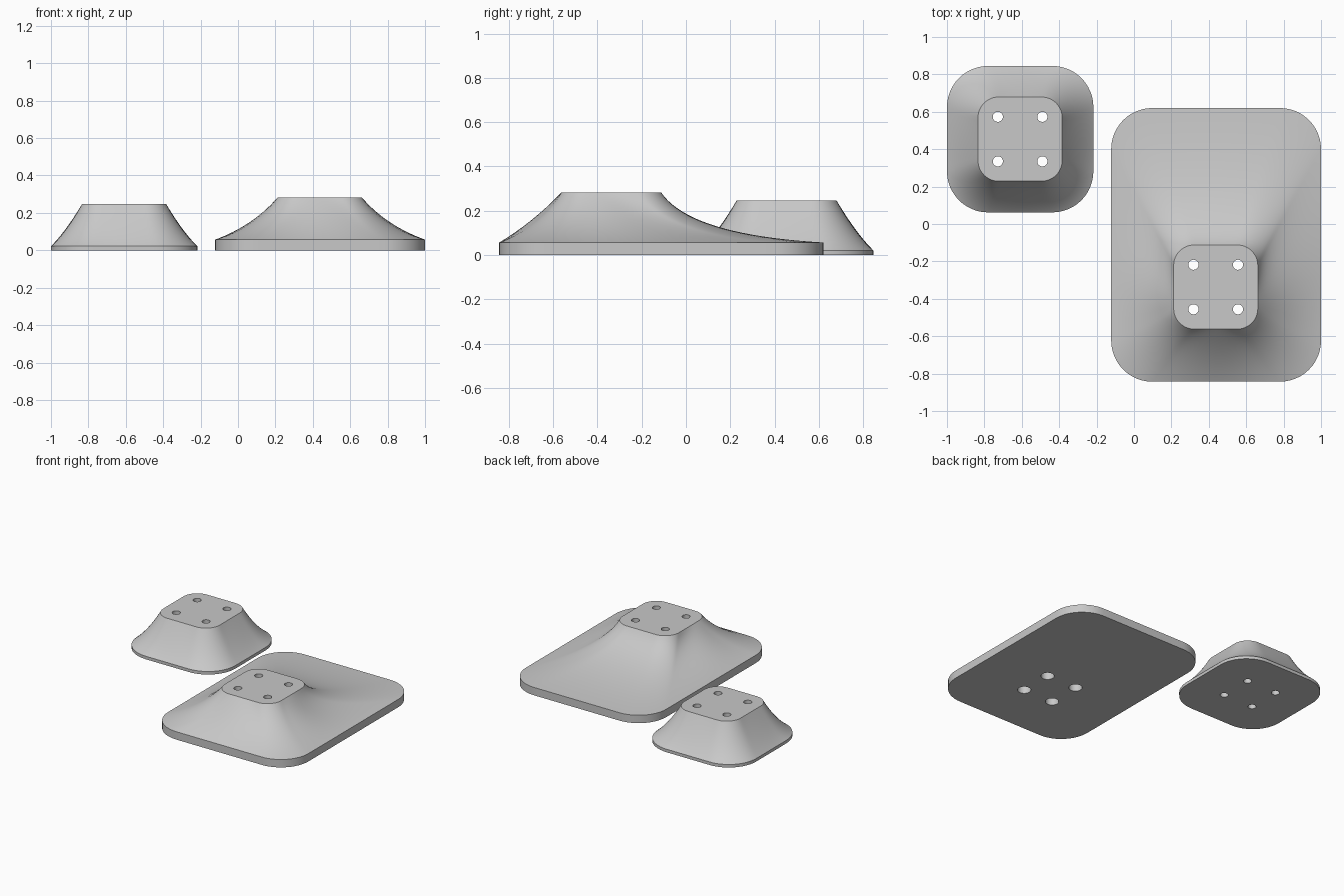
import bpy, bmesh, math
from mathutils import Vector

if "Cube" in bpy.data.objects:
    bpy.data.objects.remove(bpy.data.objects["Cube"])

grey = bpy.data.materials.new("plain grey")
grey.diffuse_color = (0.58, 0.58, 0.58, 1)
grey.use_nodes = True
grey.node_tree.nodes["Principled BSDF"].inputs["Base Color"].default_value = grey.diffuse_color
SEG = 12      # steps per corner arc and per straight edge
ROWS = 20     # steps up the flared wall
TOP_HALF, TOP_RADIUS = 0.225, 0.11
HOLE_OFFSET, HOLE_RADIUS = 0.119, 0.027


def rounded_rect(x0, x1, y0, y1, r):
    """Outline with matching point order: each corner arc, then the next edge."""
    corners = [(x1 - r, y1 - r), (x0 + r, y1 - r), (x0 + r, y0 + r), (x1 - r, y0 + r)]
    pts = []
    for i, (cx, cy) in enumerate(corners):
        for s in range(SEG + 1):
            a = math.pi / 2 * (i + s / SEG)
            pts.append(Vector((cx + r * math.cos(a), cy + r * math.sin(a))))
        a = math.pi / 2 * (i + 1)
        nx, ny = corners[(i + 1) % 4]
        end = Vector((nx + r * math.cos(a), ny + r * math.sin(a)))
        start = pts[-1]
        pts += [start.lerp(end, s / SEG) for s in range(1, SEG)]
    return pts


def bore(obj, cx, cy, radius, z0, z1):
    """Cut four round holes in a square pattern."""
    bm = bmesh.new()
    for sx in (-1, 1):
        for sy in (-1, 1):
            new = bmesh.ops.create_cone(bm, cap_ends=True, segments=32, radius1=radius,
                                        radius2=radius, depth=z1 - z0)["verts"]
            bmesh.ops.translate(bm, verts=new, vec=(cx + sx * HOLE_OFFSET,
                                                    cy + sy * HOLE_OFFSET, (z0 + z1) / 2))
    me = bpy.data.meshes.new("hole_cutter")
    bm.to_mesh(me)
    bm.free()
    cutter = bpy.data.objects.new("hole_cutter", me)
    cutter.hide_render = True
    bpy.context.collection.objects.link(cutter)
    mod = obj.modifiers.new("holes", "BOOLEAN")
    mod.operation, mod.solver, mod.object = "DIFFERENCE", "EXACT", cutter
    bpy.ops.object.modifier_apply(modifier=mod.name)
    bpy.data.objects.remove(cutter)


def flared_base(name, foot, foot_radius, centre, lip, height, reach, flare, pocket=None):
    cx, cy = centre
    low = rounded_rect(*foot, foot_radius)
    high = rounded_rect(cx - TOP_HALF, cx + TOP_HALF, cy - TOP_HALF, cy + TOP_HALF, TOP_RADIUS)
    bm = bmesh.new()
    rings = [[bm.verts.new((p.x, p.y, 0)) for p in low]]
    # concave wall: quadratic curve from the lip up to the mounting pad
    for k in range(ROWS + 1):
        t = k / ROWS
        ring = []
        for a, b in zip(low, high):
            d = (a - b).length
            mid = b.lerp(a, min(reach / d, 0.6))
            mid_z = height - (height - lip) * (1 - flare / d)
            p = a * (1 - t) ** 2 + mid * 2 * t * (1 - t) + b * t * t
            z = lip * (1 - t) ** 2 + mid_z * 2 * t * (1 - t) + height * t * t
            ring.append(bm.verts.new((p.x, p.y, z)))
        rings.append(ring)
    n = len(low)
    for r0, r1 in zip(rings, rings[1:]):
        for i in range(n):
            j = (i + 1) % n
            bm.faces.new((r0[i], r0[j], r1[j], r1[i]))
    bm.faces.new(rings[0][::-1])
    bm.faces.new(rings[-1])
    bmesh.ops.recalc_face_normals(bm, faces=bm.faces)
    me = bpy.data.meshes.new(name)
    bm.to_mesh(me)
    bm.free()
    me.materials.append(grey)
    obj = bpy.data.objects.new(name, me)
    bpy.context.collection.objects.link(obj)
    bpy.ops.object.select_all(action="DESELECT")
    bpy.context.view_layer.objects.active = obj
    obj.select_set(True)
    # bolt holes, with wider pockets underneath where wanted
    bore(obj, cx, cy, HOLE_RADIUS, -0.1, height + 0.1)
    if pocket:
        bore(obj, cx, cy, pocket[0], -0.1, pocket[1])
    bpy.ops.object.shade_smooth_by_angle(angle=math.radians(30))


flared_base("small_base", (-1.0, -0.217, 0.062, 0.845), 0.22, (-0.609, 0.454),
            0.022, 0.247, 0.09, 0.055)
flared_base("large_base", (-0.122, 1.0, -0.843, 0.62), 0.22, (0.437, -0.337),
            0.057, 0.283, 0.13, 0.112, pocket=(0.044, 0.14))
